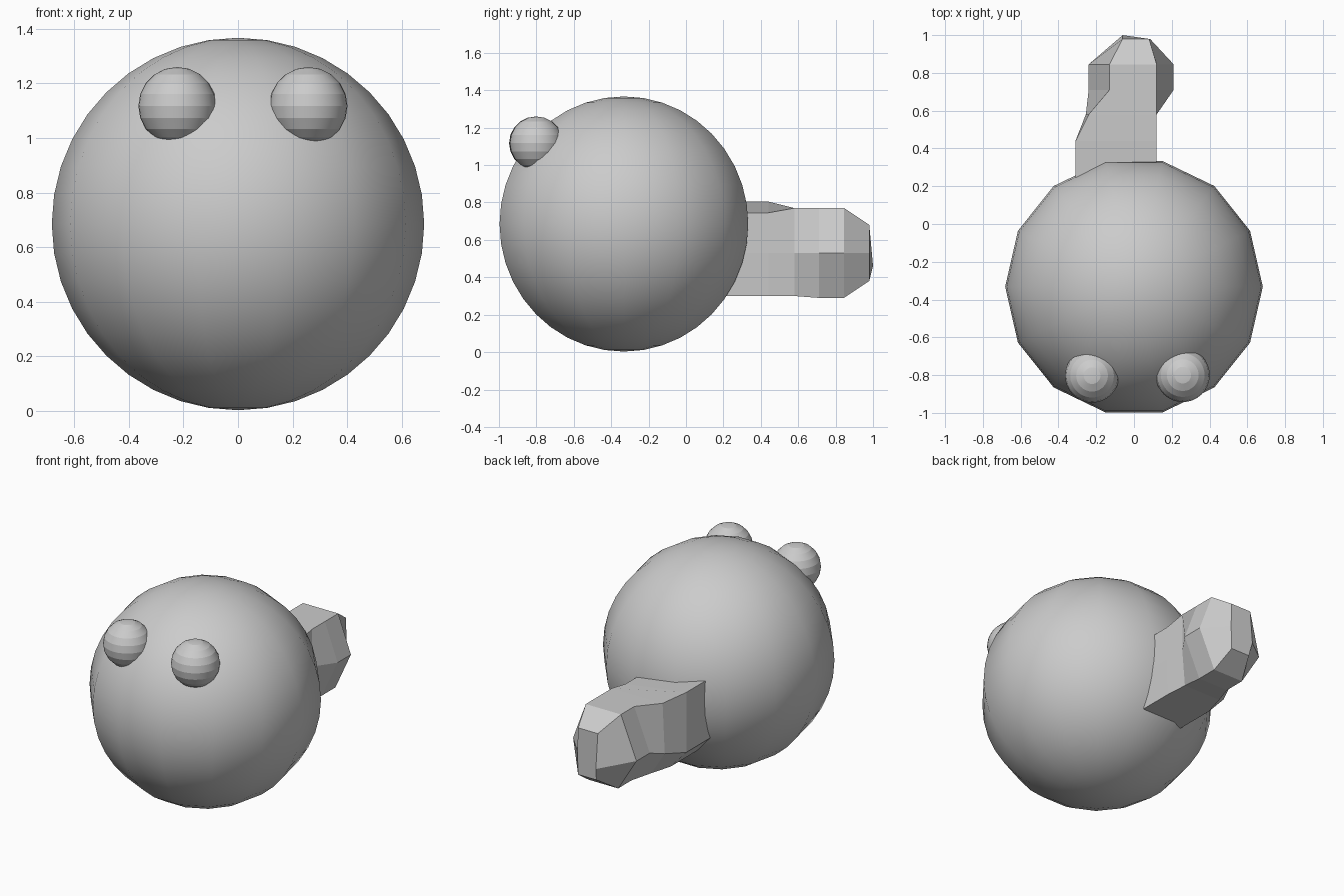
import bpy, bmesh
from math import sin, cos, pi, radians

if "Cube" in bpy.data.objects:
    bpy.data.objects.remove(bpy.data.objects["Cube"])


def loft(name, rings, smooth_angle=None):
    """Skin equal-length rings of points, merge collapsed poles, close open ends."""
    bm = bmesh.new()
    loops = [[bm.verts.new(p) for p in ring] for ring in rings]
    n = len(loops[0])
    for a, b in zip(loops, loops[1:]):
        for i in range(n):
            j = (i + 1) % n
            bm.faces.new((a[i], a[j], b[j], b[i]))
    bm.faces.new(loops[0][::-1])
    bm.faces.new(loops[-1])
    bmesh.ops.remove_doubles(bm, verts=bm.verts[:], dist=1e-5)
    bmesh.ops.recalc_face_normals(bm, faces=bm.faces[:])
    me = bpy.data.meshes.new(name)
    bm.to_mesh(me)
    bm.free()
    ob = bpy.data.objects.new(name, me)
    bpy.context.collection.objects.link(ob)
    if smooth_angle:
        bpy.ops.object.select_all(action='DESELECT')
        ob.select_set(True)
        bpy.context.view_layer.objects.active = ob
        bpy.ops.object.shade_smooth_by_angle(angle=radians(smooth_angle))
    return ob


def ball(name, center, r, segments, bands, smooth_angle):
    cx, cy, cz = center
    rings = []
    for k in range(bands + 1):
        lat = -pi / 2 + pi * k / bands
        rr = r * cos(lat)
        rings.append([(cx + rr * cos(2 * pi * i / segments),
                       cy + rr * sin(2 * pi * i / segments),
                       cz + r * sin(lat)) for i in range(segments)])
    return loft(name, rings, smooth_angle)


# Body: few segments around, smooth shaded
ball("body", (0, -0.332, 0.685), 0.682, 14, 20, 40)

# Eyes: visible flat bands, smooth around
ball("left_eye", (-0.222, -0.803, 1.117), 0.143, 32, 10, 15)
ball("right_eye", (0.258, -0.80, 1.117), 0.143, 32, 10, 15)

# Tail: bent six-sided bar; corners run top left, top right, mid right,
# bottom right, bottom left, mid left as (x, z)
base = [(-.31, .805), (.12, .745), (.12, .53), (.11, .30), (-.20, .30), (-.31, .42)]
sections = [
    (0.05, base),
    (0.44, base),
    (0.58, [(-.24, .77), (.12, .77), (.12, .53), (.10, .30), (-.16, .30), (-.255, .45)]),
    (0.71, [(-.13, .77), (.12, .77), (.21, .53), (.10, .29), (-.11, .29), (-.24, .50)]),
    (0.845, [(-.13, .77), (.12, .77), (.21, .53), (.10, .29), (-.11, .29), (-.24, .50)]),
    (0.98, [(-.06, .68), (.08, .68), (.085, .53), (.08, .38), (-.05, .38), (-.06, .46)]),
]
rings = [[(x, y, z) for x, z in pts] for y, pts in sections]
rings[-1][5] = (-.06, 1.0, .46)
loft("tail", rings)
